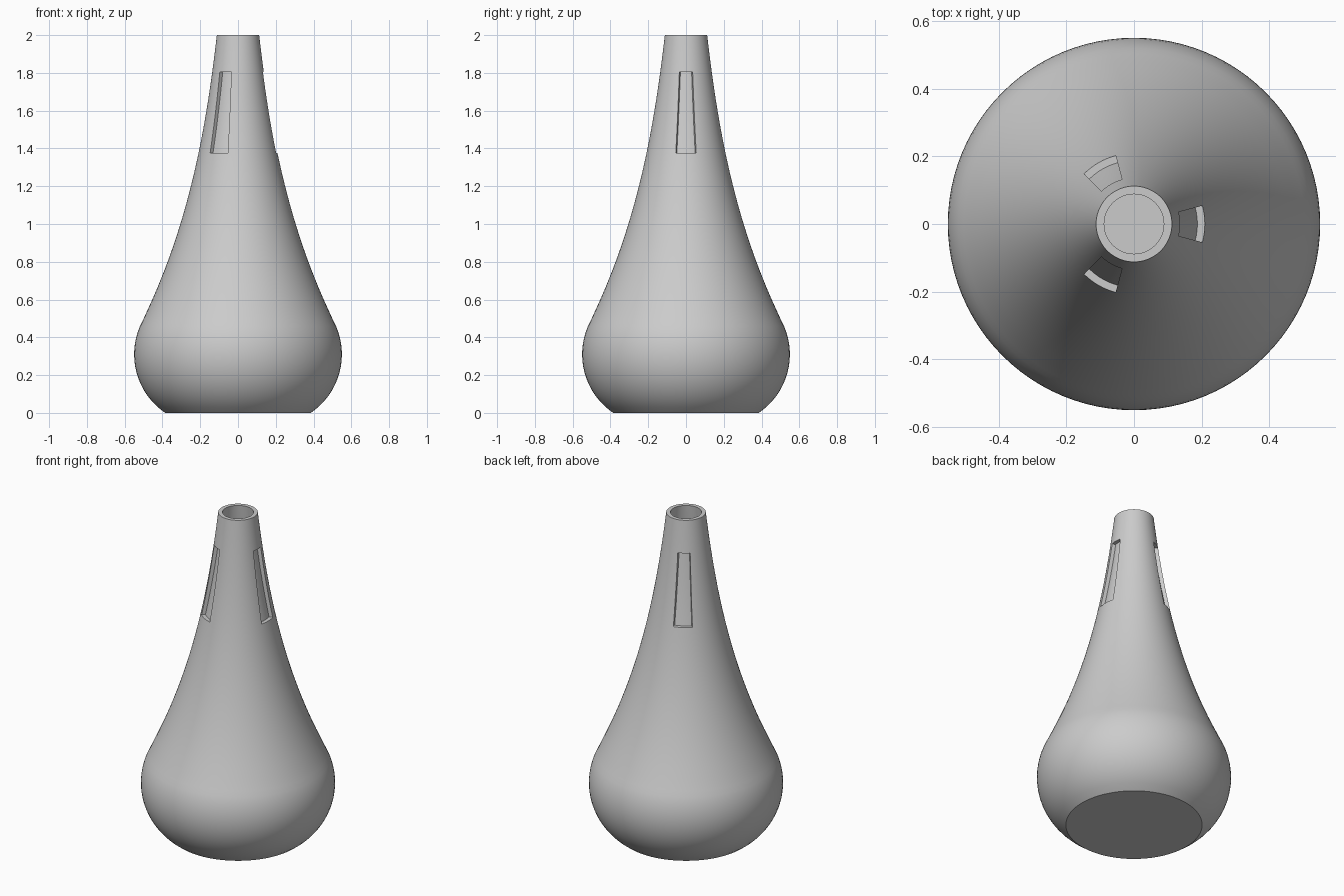
import bpy, bmesh, math

if "Cube" in bpy.data.objects:
    bpy.data.objects.remove(bpy.data.objects["Cube"])

SEGMENTS = 96
WALL = 0.024
SLOT_LOW, SLOT_HIGH, SLOT_DEPTH = 1.375, 1.805, 0.022
BELLY_TOP = 0.49


def radius(z):
    """Round belly below, concave taper to the neck above."""
    if z <= BELLY_TOP:
        return 0.175 + math.sqrt(0.375 ** 2 - (z - 0.31) ** 2)
    t = (z - BELLY_TOP) / (2 - BELLY_TOP)
    s = 1 - t
    return 0.505 * s**3 + 3 * 0.26 * s * s * t + 3 * 0.17 * s * t * t + 0.112 * t**3


def span(low, high, steps):
    return [low + (high - low) * i / steps for i in range(steps)]


# Grey material
grey = bpy.data.materials.new("plain grey")
grey.use_nodes = True
colour = (0.6, 0.6, 0.6, 1)
grey.diffuse_color = colour
grey.node_tree.nodes["Principled BSDF"].inputs["Base Color"].default_value = colour

# Closed profile: outer wall, flat rim, inner wall
heights = (span(0, BELLY_TOP, 16) + span(BELLY_TOP, SLOT_LOW, 16)
           + span(SLOT_LOW, SLOT_HIGH, 10) + span(SLOT_HIGH, 2, 5) + [2])
profile = [(radius(z), z) for z in heights]
inner = [(radius(z) - WALL, max(z, WALL)) for z in reversed(heights)]
profile += [p for p in inner if p[1] > WALL] + [(radius(WALL) - WALL, WALL)]

# Revolved hollow body
bm = bmesh.new()
rings = []
for r, z in profile:
    angles = [math.tau * i / SEGMENTS for i in range(SEGMENTS)]
    rings.append([bm.verts.new((r * math.cos(a), r * math.sin(a), z)) for a in angles])
slot_faces = []
for k, (low, high) in enumerate(zip(rings, rings[1:])):
    for i in range(SEGMENTS):
        j = (i + 1) % SEGMENTS
        face = bm.faces.new((low[i], low[j], high[j], high[i]))
        # Three slots, evenly spaced, thirty degrees wide
        in_slot = (i + 4) % (SEGMENTS // 3) < 8
        middle = (profile[k][1] + profile[k + 1][1]) / 2
        if k < len(heights) - 1 and in_slot and SLOT_LOW < middle < SLOT_HIGH:
            slot_faces.append(face)
bm.faces.new(list(reversed(rings[0])))
bm.faces.new(rings[-1])

# Sink the slots toward the axis, keeping a thin floor
extruded = bmesh.ops.extrude_face_region(bm, geom=slot_faces)
for v in extruded["geom"]:
    if isinstance(v, bmesh.types.BMVert):
        r = math.hypot(v.co.x, v.co.y)
        v.co.x *= 1 - SLOT_DEPTH / r
        v.co.y *= 1 - SLOT_DEPTH / r
bmesh.ops.delete(bm, geom=[f for f in slot_faces if f.is_valid], context="FACES")
bmesh.ops.recalc_face_normals(bm, faces=bm.faces)

mesh = bpy.data.meshes.new("vase_body")
bm.to_mesh(mesh)
bm.free()
body = bpy.data.objects.new("vase_body", mesh)
bpy.context.collection.objects.link(body)
mesh.materials.append(grey)

# Smooth shading with crisp rim, base and slot edges
bpy.ops.object.select_all(action="DESELECT")
body.select_set(True)
bpy.context.view_layer.objects.active = body
bpy.ops.object.shade_smooth_by_angle(angle=math.radians(30))
